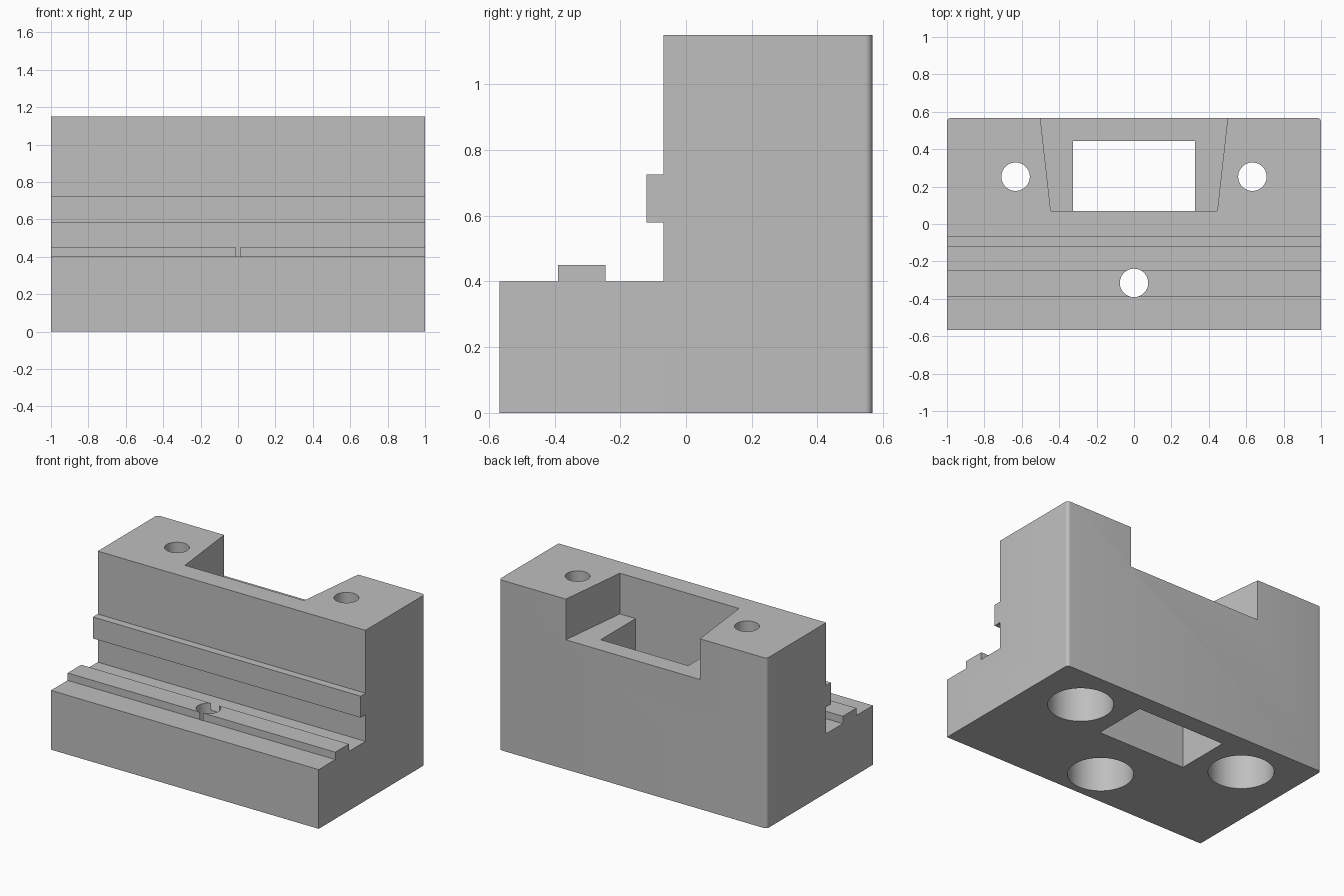
import bpy
import bmesh
import math

old = bpy.data.objects.get("Cube")
if old:
    bpy.data.objects.remove(old, do_unlink=True)

HALF_W, HALF_D, TOP = 1.0, 0.567, 1.15
BACK = HALF_D

grey = bpy.data.materials.new("plain grey")
grey.use_nodes = True
colour = (0.52, 0.52, 0.52, 1)
grey.diffuse_color = colour
grey.node_tree.nodes["Principled BSDF"].inputs["Base Color"].default_value = colour


def prism(name, points, direction):
    """Extrude a polygon of 3D points along a direction."""
    bm = bmesh.new()
    face = bm.faces.new([bm.verts.new(p) for p in points])
    out = bmesh.ops.extrude_face_region(bm, geom=[face])
    moved = [v for v in out["geom"] if isinstance(v, bmesh.types.BMVert)]
    bmesh.ops.translate(bm, verts=moved, vec=direction)
    bmesh.ops.recalc_face_normals(bm, faces=bm.faces)
    mesh = bpy.data.meshes.new(name)
    bm.to_mesh(mesh)
    bm.free()
    mesh.materials.append(grey)
    obj = bpy.data.objects.new(name, mesh)
    bpy.context.collection.objects.link(obj)
    return obj


def upright(name, outline, low, high):
    return prism(name, [(x, y, low) for x, y in outline], (0, 0, high - low))


def cylinder(name, x, y, radius, low, high, sides=64):
    angles = [2 * math.pi * i / sides for i in range(sides)]
    ring = [(x + radius * math.cos(a), y + radius * math.sin(a)) for a in angles]
    return upright(name, ring, low, high)


# Stepped side profile with the front rail and the ridge on the wall
profile = [(-HALF_D, 0), (BACK, 0), (BACK, TOP), (-0.068, TOP),
           (-0.068, 0.725), (-0.12, 0.725), (-0.12, 0.58), (-0.068, 0.58),
           (-0.068, 0.4), (-0.245, 0.4), (-0.245, 0.45), (-0.39, 0.45),
           (-0.39, 0.4), (-HALF_D, 0.4)]
block = prism("stepped_block", [(-HALF_W, y, z) for y, z in profile],
              (2 * HALF_W, 0, 0))

# Rounded upright corners at the back
bm = bmesh.new()
bm.from_mesh(block.data)
corners = [e for e in bm.edges if all(abs(v.co.y - BACK) < 1e-4 for v in e.verts)
           and abs(e.verts[0].co.z - e.verts[1].co.z) > 1]
bmesh.ops.bevel(bm, geom=corners, offset=0.022, segments=6, profile=0.5,
                affect='EDGES')
bm.to_mesh(block.data)
bm.free()

# Tapered notch open to the back, and the pocket through its floor
cutters = [
    upright("notch_cutter", [(-0.445, 0.07), (0.445, 0.07),
                             (0.512, 0.667), (-0.512, 0.667)], 0.875, 1.4),
    upright("pocket_cutter", [(-0.327, 0.07), (0.327, 0.07),
                              (0.327, 0.443), (-0.327, 0.443)], -0.2, 0.95),
]

# Bolt holes, each with a wide counterbore underneath
for x, y in [(-0.633, 0.253), (0.633, 0.253), (0, -0.315)]:
    cutters.append(cylinder("bolt_hole_cutter", x, y, 0.076, -0.2, 1.4))
    cutters.append(cylinder("counterbore_cutter", x, y, 0.2, -0.2, 0.28))

for cutter in cutters:
    cutter.hide_render = True
    cutter.hide_viewport = False
    mod = block.modifiers.new(cutter.name, 'BOOLEAN')
    mod.operation = 'DIFFERENCE'
    mod.solver = 'EXACT'
    mod.object = cutter

# Apply the cuts and discard the cutters
bpy.context.view_layer.update()
graph = bpy.context.evaluated_depsgraph_get()
result = bpy.data.meshes.new_from_object(block.evaluated_get(graph))
block.modifiers.clear()
block.data = result
for cutter in cutters:
    bpy.data.objects.remove(cutter, do_unlink=True)

bpy.ops.object.select_all(action='DESELECT')
block.select_set(True)
bpy.context.view_layer.objects.active = block
bpy.ops.object.shade_smooth_by_angle(angle=math.radians(30))
